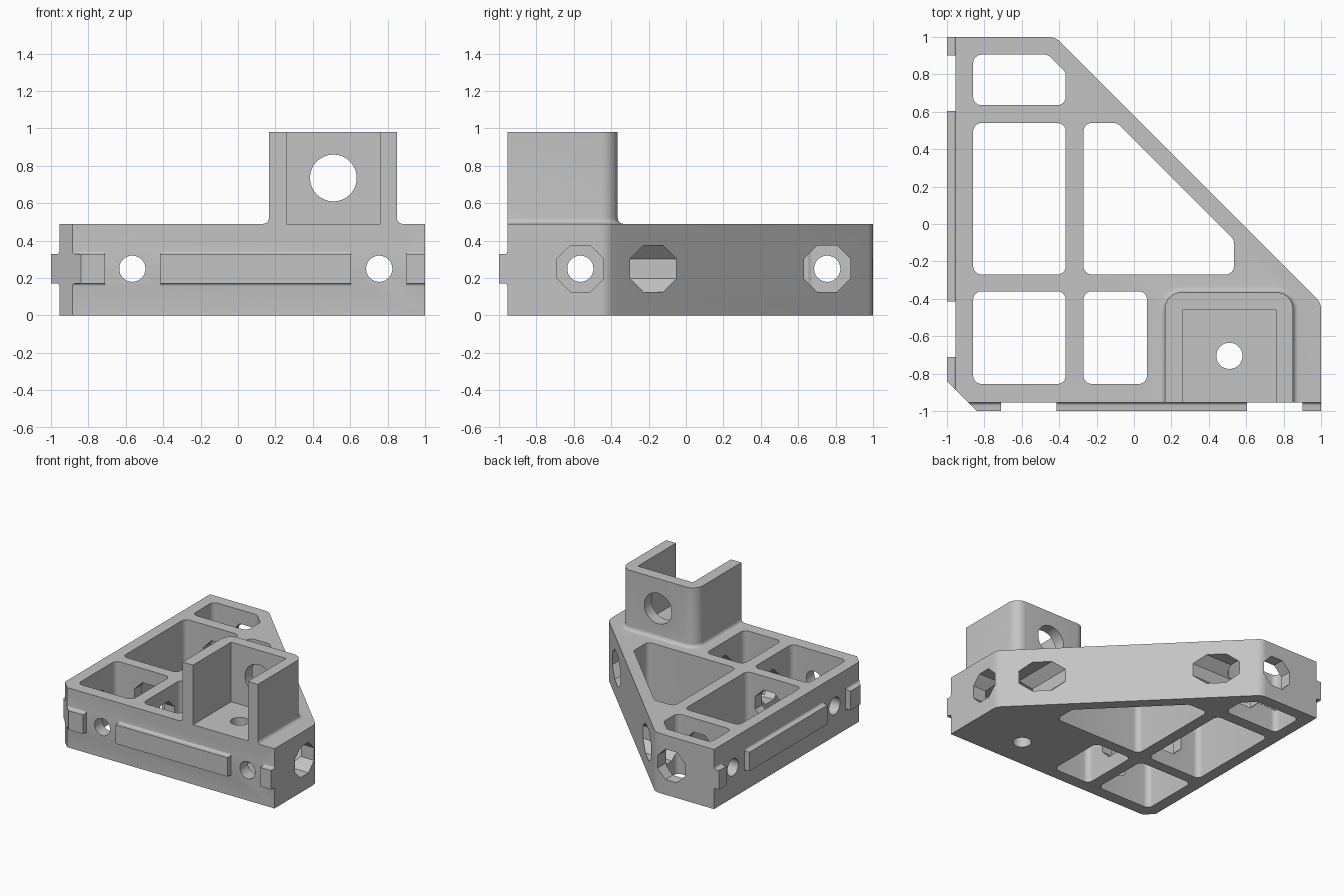
import bpy, bmesh, math
from mathutils import Vector, Matrix

if "Cube" in bpy.data.objects:
    bpy.data.objects.remove(bpy.data.objects["Cube"])

grey = bpy.data.materials.new("matte grey")
grey.diffuse_color = (0.55, 0.55, 0.55, 1)
grey.use_nodes = True
grey.node_tree.nodes["Principled BSDF"].inputs["Base Color"].default_value = grey.diffuse_color


def fillet(pts, radii, seg=8):
    """Counter-clockwise outline with rounded corners."""
    out = []
    for i, p in enumerate(pts):
        r = radii[i] if isinstance(radii, (list, tuple)) else radii
        p = Vector(p)
        if r == 0:
            out.append(p)
            continue
        a = (Vector(pts[i - 1]) - p).normalized()
        b = (Vector(pts[(i + 1) % len(pts)]) - p).normalized()
        half = a.angle(b) / 2
        c = p + (a + b).normalized() * (r / math.sin(half))
        t = p + a * (r / math.tan(half)) - c
        sweep = math.pi - 2 * half
        for k in range(seg + 1):
            out.append(c + Matrix.Rotation(sweep * k / seg, 2) @ t)
    return out


def make(name, bm):
    bmesh.ops.recalc_face_normals(bm, faces=bm.faces[:])
    me = bpy.data.meshes.new(name)
    bm.to_mesh(me)
    bm.free()
    me.materials.append(grey)
    ob = bpy.data.objects.new(name, me)
    bpy.context.collection.objects.link(ob)
    return ob


def loft(name, rings):
    """Closed solid through rings of 3D points."""
    bm = bmesh.new()
    loops = [[bm.verts.new(p) for p in ring] for ring in rings]
    for lo, hi in zip(loops, loops[1:]):
        for i in range(len(lo)):
            j = (i + 1) % len(lo)
            bm.faces.new((lo[i], lo[j], hi[j], hi[i]))
    bm.faces.new(loops[0])
    bm.faces.new(loops[-1])
    return make(name, bm)


def prism(name, outline, z0, z1):
    return loft(name, [[(p[0], p[1], z) for p in outline] for z in (z0, z1)])


def bore(name, axis, a, b, lo, hi, r, sides=40):
    """Round or octagonal bar along an axis; a, b are the other two coordinates."""
    if sides == 8:
        r /= math.cos(math.pi / 8)
    rings = []
    for d in (lo, hi):
        ring = []
        for k in range(sides):
            t = 2 * math.pi * (k + 0.5) / sides
            u, v = a + r * math.cos(t), b + r * math.sin(t)
            ring.append({'X': (d, u, v), 'Y': (u, d, v), 'Z': (u, v, d)}[axis])
        rings.append(ring)
    return loft(name, rings)


def combine(tool, op):
    m = frame.modifiers.new(op, 'BOOLEAN')
    m.operation, m.solver, m.object = op, 'EXACT', tool
    bpy.context.view_layer.objects.active = frame
    bpy.ops.object.modifier_apply(modifier=m.name)
    bpy.data.objects.remove(tool, do_unlink=True)


def rect(x0, y0, x1, y1):
    return [(x0, y0), (x1, y0), (x1, y1), (x0, y1)]


F, TOP, MID = -0.955, 0.49, 0.25   # outer wall plane, frame height, bore height

# Triangular frame
frame = prism("corner_bracket", fillet(
    [(F, F), (1, F), (1, -0.42), (-0.42, 1), (F, 1)], [0, 0, 0.09, 0.09, 0]), 0, TOP)

# Socket tower with a flared foot
R = 0.03
levels = [(0.4, R)] + [(TOP + R - R * math.cos(t), R - R * math.sin(t))
                       for t in (k * math.pi / 12 for k in range(7))] + [(0.98, 0)]
rings = []
for z, d in levels:
    o = fillet([(0.165 - d, F), (0.85 + d, F), (0.85 + d, -0.365 + d), (0.165 - d, -0.365 + d)],
               [0, 0, 0.09 + d, 0.09 + d])
    rings.append([(p.x, p.y, z) for p in o])
combine(loft("tower", rings), 'UNION')

# Locating rails on the front and left walls, flared where they meet the wall
q = 0.015
flare = [(F - q + q * math.sin(t), q - q * math.cos(t))
         for t in (k * math.pi / 8 for k in range(5))]
lower = [(-1, 0.172)] + [(d, 0.172 - h) for d, h in flare] + [(-0.91, 0.157)]
profile = lower + [(d, 2 * MID - z) for d, z in reversed(lower)]
for s0, s1 in ((-0.95, -0.71), (-0.415, 0.605), (0.9, 1.0)):
    combine(loft("front_rail", [[(s, d, z) for d, z in profile] for s in (s0, s1)]), 'UNION')
    combine(loft("left_rail", [[(d, s, z) for d, z in profile] for s in (s0, s1)]), 'UNION')

# Chamfered front left corner
combine(prism("corner_cut", [(-1.2, -1.2), (-0.64, -1.2), (-1.2, -0.64)], -0.1, 0.6), 'DIFFERENCE')

# Through pockets between the ribs
pockets = [
    rect(-0.86, -0.855, -0.365, -0.36),
    rect(-0.27, -0.855, 0.07, -0.36),
    rect(-0.86, -0.27, -0.365, 0.54),
    [(-0.86, 0.635), (-0.365, 0.635), (-0.365, 0.81), (-0.46, 0.905), (-0.86, 0.905)],
    [(-0.27, -0.27), (0.535, -0.27), (0.535, -0.085), (-0.09, 0.54), (-0.27, 0.54)],
]
for pts in pockets:
    combine(prism("pocket_cut", fillet(pts, 0.045), -0.1, 0.7), 'DIFFERENCE')

# Open socket in the tower, with a rear window and a floor hole
combine(prism("socket_cut", rect(0.26, -1.2, 0.76, -0.46), TOP, 1.2), 'DIFFERENCE')
combine(bore("window_cut", 'Y', 0.51, 0.735, -0.6, -0.2, 0.125), 'DIFFERENCE')
combine(bore("floor_cut", 'Z', 0.51, -0.705, -0.1, 0.6, 0.07), 'DIFFERENCE')

# Bolt holes: round in the outer wall, octagonal access behind
for axis, places in (('Y', (-0.565, 0.755)), ('X', (-0.565, 0.755))):
    for c in places:
        combine(bore("access_cut", axis, c, MID, -0.852, 1.2, 0.125, 8), 'DIFFERENCE')
        combine(bore("bolt_cut", axis, c, MID, -1.2, -0.8, 0.07), 'DIFFERENCE')

# Smooth fillets, sharp edges elsewhere
bpy.ops.object.select_all(action='DESELECT')
frame.select_set(True)
bpy.context.view_layer.objects.active = frame
bpy.ops.object.shade_smooth_by_angle(angle=math.radians(25))
